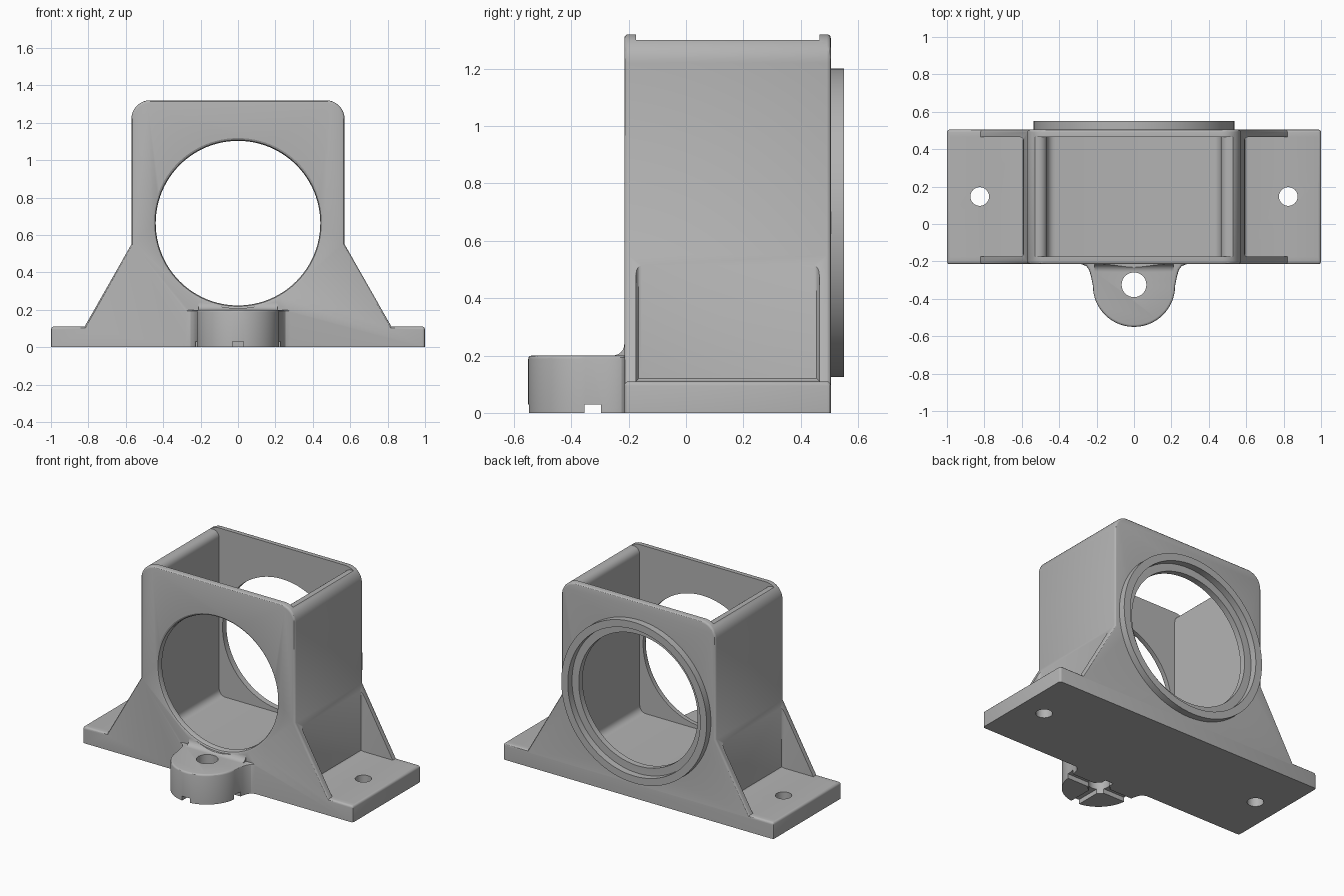
import bpy, bmesh
from math import sin, cos, pi
from mathutils import Matrix

cube = bpy.data.objects.get("Cube")
if cube:
    bpy.data.objects.remove(cube, do_unlink=True)

grey = bpy.data.materials.new("plain_grey")
grey.use_nodes = True
COLOUR = (0.45, 0.45, 0.45, 1)
grey.diffuse_color = COLOUR
grey.node_tree.nodes["Principled BSDF"].inputs["Base Color"].default_value = COLOUR

FRONT, BACK, WALL = -0.215, 0.505, 0.04
BORE_Z, BORE_R = 0.663, 0.44


def arc(cx, cy, r, a0, a1, n=8):
    return [(cx + r * cos(a0 + (a1 - a0) * i / n), cy + r * sin(a0 + (a1 - a0) * i / n))
            for i in range(n + 1)]


def mirrored(half):
    """Close a right-hand outline with its reflection in x."""
    return half + [(-x, v) for x, v in reversed(half) if x > 1e-6]


def prism(name, outline, lo, hi, axis, bevel=0, pick=None, segments=3):
    """Extrude an outline along an axis; bevel the edges chosen by pick."""
    place = {"x": lambda a, b, d: (d, a, b),
             "y": lambda a, b, d: (a, d, b),
             "z": lambda a, b, d: (a, b, d)}[axis]
    bm = bmesh.new()
    ends = [[bm.verts.new(place(a, b, d)) for a, b in outline] for d in (lo, hi)]
    for ring in ends:
        bm.faces.new(ring)
    n = len(outline)
    for i in range(n):
        j = (i + 1) % n
        bm.faces.new((ends[0][i], ends[0][j], ends[1][j], ends[1][i]))
    bmesh.ops.recalc_face_normals(bm, faces=bm.faces)
    if bevel:
        edges = [e for e in bm.edges if pick(e.verts[0].co, e.verts[1].co)]
        bmesh.ops.bevel(bm, geom=edges, offset=bevel, segments=segments,
                        profile=0.5, affect='EDGES', clamp_overlap=True)
    return finish(name, bm)


def lathe(name, profile, origin, axis="z", steps=96):
    """Solid or tube turned from a closed (radius, height) profile."""
    bm = bmesh.new()
    turn = Matrix.Rotation(-pi / 2, 4, 'X') if axis == "y" else Matrix()
    verts = [bm.verts.new((r, 0, h)) for r, h in profile]
    edges = [bm.edges.new((verts[i], verts[(i + 1) % len(verts)])) for i in range(len(verts))]
    bmesh.ops.spin(bm, geom=verts + edges, cent=(0, 0, 0), axis=(0, 0, 1),
                   angle=2 * pi, steps=steps, use_merge=True)
    bmesh.ops.remove_doubles(bm, verts=bm.verts, dist=1e-5)
    bmesh.ops.dissolve_degenerate(bm, edges=bm.edges, dist=1e-6)
    bm.transform(Matrix.Translation(origin) @ turn)
    bmesh.ops.recalc_face_normals(bm, faces=bm.faces)
    return finish(name, bm)


def rod(name, radius, lo, hi, x, y, n=48):
    return prism(name, arc(x, y, radius, 0, 2 * pi, n)[:-1], lo, hi, "z")


def finish(name, bm):
    mesh = bpy.data.meshes.new(name)
    bm.to_mesh(mesh)
    bm.free()
    mesh.materials.append(grey)
    obj = bpy.data.objects.new(name, mesh)
    bpy.context.collection.objects.link(obj)
    return obj


def combine(target, tool, operation='DIFFERENCE'):
    mod = target.modifiers.new("cut", 'BOOLEAN')
    mod.operation, mod.object, mod.solver = operation, tool, 'EXACT'
    bpy.context.view_layer.objects.active = target
    bpy.ops.object.modifier_apply(modifier=mod.name)
    bpy.data.objects.remove(tool, do_unlink=True)


def box(x0, x1, y0, y1):
    return [(x0, y0), (x1, y0), (x1, y1), (x0, y1)]


# Housing silhouette: base plate, sloped gussets and rounded upright box
half = ([(1, 0)] + arc(0.985, 0.095, 0.015, 0, pi / 2, 3)
        + [(0.82, 0.11), (0.57, 0.55)] + arc(0.47, 1.22, 0.1, 0, pi / 2, 10))
housing = prism("housing", mirrored(half), FRONT, BACK, "y", 0.014,
                lambda a, b: abs(a.y - b.y) < 1e-5 and a.z + b.z > 1e-4)

# Open cavity with filleted floor and rounded side-wall tops
half = (arc(0.42, 0.245, 0.045, -pi / 2, 0, 6) + arc(0.51, 1.255, 0.045, pi, pi / 2, 6)
        + [(0.7, 1.3), (0.7, 1.5)])
combine(housing, prism("cavity", mirrored(half), FRONT + WALL, BACK - WALL, "y"))

# Pockets between the gussets
for side in (-1, 1):
    x0, x1 = sorted((side * 0.59, side * 1.2))
    pocket = prism("pocket", box(x0, x1, FRONT + WALL, BACK - WALL), 0.11, 0.7, "z", 0.02,
                   lambda a, b: abs(abs(a.x) - 0.59) < 1e-4 and abs(abs(b.x) - 0.59) < 1e-4
                   and a.z + b.z < 1.3)
    combine(housing, pocket)
    combine(housing, rod("bolt_hole", 0.05, -0.1, 0.3, side * 0.825, 0.147))

# Front lug, flaring into the housing
flare = [(0.285, -0.2), (0.28, FRONT), (0.255, -0.225), (0.24, -0.245), (0.23, -0.28)]
outline = mirrored(flare + arc(0, -0.33, 0.22, 0, -pi / 2, 16))
lug = prism("front_lug", outline, 0, 0.2, "z", 0.035,
            lambda a, b: a.z + b.z > 0.39 and min(a.y, b.y) < -0.219)
combine(housing, lug, 'UNION')
fillet = [(-0.2, 0.19), (-0.255, 0.19)] + arc(-0.255, 0.24, 0.04, -pi / 2, 0, 6) + [(-0.2, 0.24)]
combine(housing, prism("lug_fillet", fillet, -0.21, 0.21, "x"), 'UNION')

# Cross slots and screw hole in the lug
combine(housing, prism("slot_across", box(-0.4, 0.4, -0.353, -0.297), -0.1, 0.03, "z"))
combine(housing, prism("slot_along", box(-0.03, 0.03, -0.7, -0.23), -0.1, 0.03, "z"))
combine(housing, rod("screw_hole", 0.066, -0.1, 0.4, 0, -0.325))

# Main bore through both walls, eased at the front edge
bore = [(0, -0.4), (0.455, -0.4), (0.455, FRONT), (0.445, FRONT + 0.005),
        (BORE_R, FRONT + 0.016), (BORE_R, 0.8), (0, 0.8)]
combine(housing, lathe("bore", bore, (0, 0, BORE_Z), "y"))

# Raised collar around the rear opening
collar = [(0.49, BACK - 0.01), (0.538, BACK - 0.01), (0.538, 0.55), (0.49, 0.55)]
rear_collar = lathe("rear_collar", collar, (0, 0, BORE_Z), "y")

# Smooth curves, crisp corners
for obj in (housing, rear_collar):
    bpy.ops.object.select_all(action='DESELECT')
    obj.select_set(True)
    bpy.context.view_layer.objects.active = obj
    bpy.ops.object.shade_smooth_by_angle()
